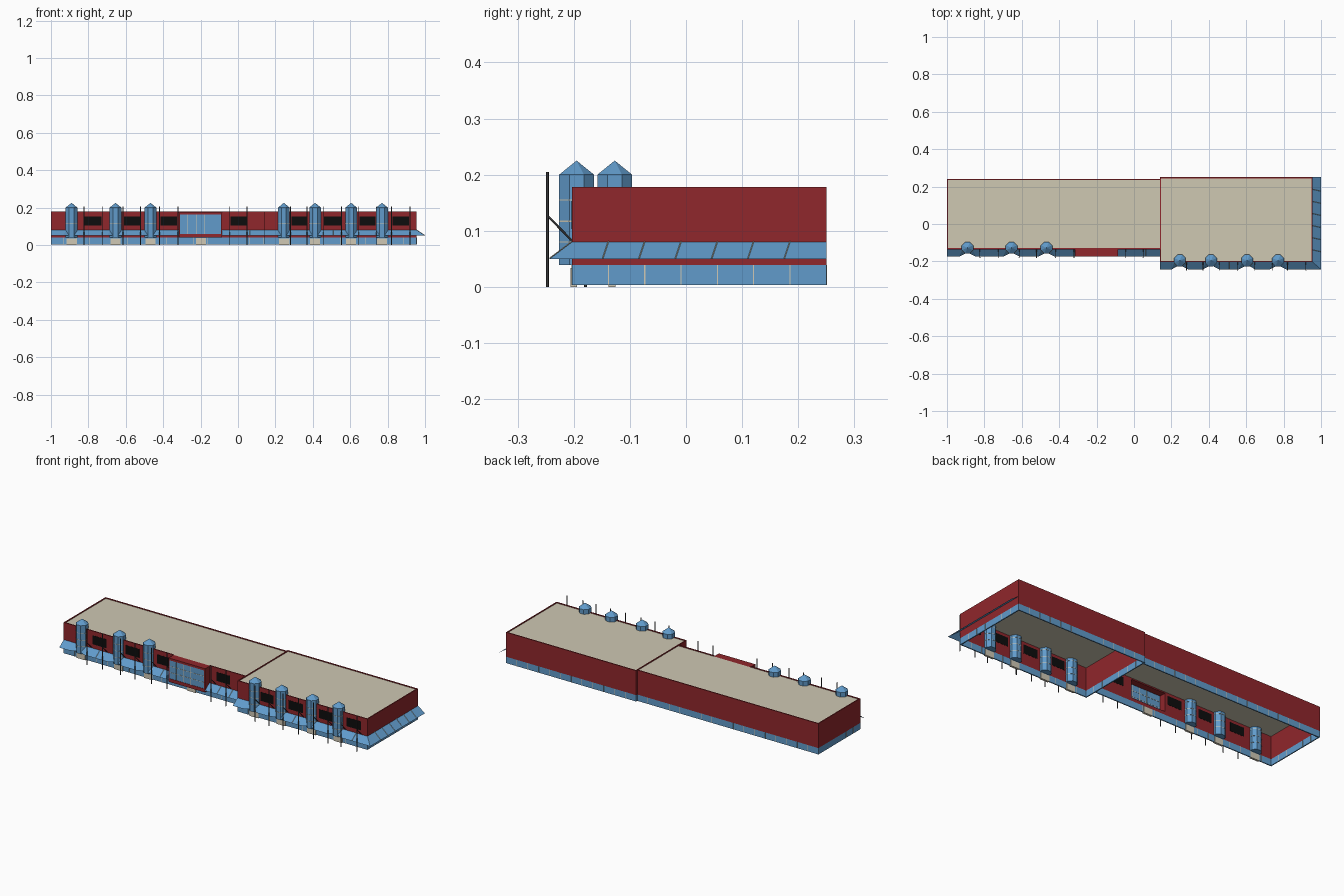
import bpy, bmesh, math
from mathutils import Matrix, Vector

if "Cube" in bpy.data.objects:
    bpy.data.objects.remove(bpy.data.objects["Cube"])

COL = {"brick": (0.28, 0.02, 0.025, 1), "glass": (0.12, 0.33, 0.6, 1),
       "cream": (0.63, 0.58, 0.46, 1), "black": (0.004, 0.004, 0.004, 1),
       "steel": (0.06, 0.06, 0.065, 1), "roof": (0.62, 0.58, 0.45, 1)}
MAT = {}
for k, c in COL.items():
    MAT[k] = bpy.data.materials.new(k)
    MAT[k].diffuse_color = c


class Part:
    """One named mesh collected from simple primitives."""
    def __init__(self, name, mat):
        self.name, self.mat, self.bm = name, mat, bmesh.new()

    def box(self, x0, x1, y0, y1, z0, z1):
        m = Matrix.Translation(((x0 + x1) / 2, (y0 + y1) / 2, (z0 + z1) / 2))
        m = m @ Matrix.Diagonal((x1 - x0, y1 - y0, z1 - z0, 1))
        bmesh.ops.create_cube(self.bm, size=1, matrix=m)

    def rod(self, a, b, r, n=6):
        a, b = Vector(a), Vector(b)
        m = Matrix.Translation((a + b) / 2) @ (b - a).to_track_quat('Z', 'Y').to_matrix().to_4x4()
        bmesh.ops.create_cone(self.bm, cap_ends=True, segments=n, radius1=r, radius2=r,
                              depth=(b - a).length, matrix=m)

    def cone(self, x, y, z0, z1, r0, r1, n=8):
        m = Matrix.Translation((x, y, (z0 + z1) / 2)) @ Matrix.Rotation(math.pi / n, 4, 'Z')
        bmesh.ops.create_cone(self.bm, cap_ends=True, segments=n, radius1=r0, radius2=r1,
                              depth=z1 - z0, matrix=m)

    def face(self, *pts):
        self.bm.faces.new([self.bm.verts.new(p) for p in pts])

    def done(self):
        me = bpy.data.meshes.new(self.name)
        self.bm.to_mesh(me)
        self.bm.free()
        me.materials.append(MAT[self.mat])
        bpy.context.collection.objects.link(bpy.data.objects.new(self.name, me))


walls, base = Part("brick_walls", "brick"), Part("base_glazing", "glass")
bars, roof = Part("mullions", "cream"), Part("flat_roofs", "roof")
towers, awn = Part("bay_towers", "glass"), Part("sloped_awnings", "glass")
windows, doors = Part("windows", "black"), Part("doors", "cream")
poles = Part("awning_poles", "steel")
entry, entry_glass = Part("entry_frame", "brick"), Part("entry_glass", "glass")

T, H, B, Z0 = 0.006, 0.178, 0.039, 0.003
EX0, EX1 = -0.315, -0.085          # entry bay


def run(a, b, step):
    n = max(1, round((b - a) / step))
    return [a + (b - a) * i / n for i in range(1, n)]


def wall_x(x0, x1, y0, y1):
    """Wall along x: brick over a glazed base with mullions."""
    walls.box(x0, x1, y0, y1, B, H)
    glaze_x(x0, x1, y0, y1)


def glaze_x(x0, x1, y0, y1):
    base.box(x0, x1, y0, y1, Z0, B)
    for x in run(x0, x1, 0.066):
        bars.box(x - .001, x + .001, y0 - .001, y1 + .001, Z0, B)


def wall_y(x0, x1, y0, y1):
    walls.box(x0, x1, y0, y1, B, H)
    base.box(x0, x1, y0, y1, Z0, B)
    for y in run(y0, y1, 0.066):
        bars.box(x0 - .001, x1 + .001, y - .001, y + .001, Z0, B)


def awning(x0, x1, yw, towers_x, end_out=0.0):
    """Sloped glass strip with gaps around the towers."""
    stops = [(x0, x0)]
    for t in towers_x:
        stops += [(t - .027, t - .045), (t + .027, t + .045)]
    stops.append((x1, x1 + end_out))
    for (ai, ao), (bi, bo) in zip(stops[::2], stops[1::2]):
        awn.face((ai, yw, .08), (ao, yw - .04, .05), (bo, yw - .04, .05), (bi, yw, .08))
        for x in run(max(ai, ao), min(bi, bo), 0.066):
            bars.rod((x, yw, .081), (x, yw - .04, .051), .001, 4)
    # chamfered returns running back to each tower front
    for t in towers_x:
        for s in (-1, 1):
            awn.face((t + s * .027, yw, .08), (t + s * .045, yw - .04, .05),
                     (t + s * .014, yw - .024, .05))


def tower(x, yw):
    y, r = yw + .008, .0335
    towers.cone(x, y, .039, .2, r, r)
    towers.cone(x, y, .2, .225, r, 0)
    for z in (.08, .117, .155):
        bars.cone(x, y, z - .001, z + .001, r + .0008, r + .0008)
    doors.box(x - .027, x + .027, yw - .003, yw + T + .003, 0, .034)


def window(x0, x1, yw):
    windows.box(x0, x1, yw - .001, yw + T + .001, .103, .153)
    for x in (x0 - .004, x1 + .004):     # pole and brace on each side
        yp = yw - .044
        poles.rod((x, yp, 0), (x, yp, .205), .0026)
        poles.rod((x, yp, .127), (x, yw, .082), .002)


# left and right blocks: outline, parapet walls, roof
LY, RY = -0.135, -0.203
LX0, MX, RX1 = -1.0, 0.138, 0.955
wall_x(LX0, EX0, LY, LY + T)
wall_x(EX1, MX, LY, LY + T)
wall_x(LX0, MX, .24 - T, .24)
wall_y(LX0, LX0 + T, LY, .24)
wall_x(MX, RX1, RY, RY + T)
wall_x(MX, RX1, .25 - T, .25)
wall_y(MX, MX + T, RY, .25)
wall_y(RX1 - T, RX1, RY, .25)
roof.box(LX0 + T, MX, LY + T, .24 - T, .169, .174)
roof.box(MX + T, RX1 - T, RY + T, .25 - T, .169, .174)

# towers, awnings, windows along both fronts
LT, RT = (-.89, -.655, -.468), (.245, .412, .605, .77)
for t in LT:
    tower(t, LY)
for t in RT:
    tower(t, RY)
awning(LX0, EX0, LY, LT)
awning(EX1, MX, LY, ())
awning(MX, RX1, RY, RT, .045)
for a, b in ((-.82, -.73), (-.61, -.525), (-.415, -.325), (-.04, .045)):
    window(a, b, LY)
for a, b in ((.285, .365), (.46, .55), (.65, .735), (.825, .915)):
    window(a, b, RY)

# awning on the right end
awn.face((RX1, RY, .08), (RX1 + .045, RY - .04, .05), (RX1 + .045, .25, .05), (RX1, .25, .08))
for y in run(RY, .25, 0.066):
    bars.rod((RX1, y, .081), (RX1 + .045, y - .01, .051), .001, 4)

# projecting entry bay
EY = LY - .038
entry.box(EX0, EX1, EY, LY + T, .162, .174)
entry.box(EX0, EX1, EY, LY + T, .039, .058)
for x in (EX0, EX1 - T):
    entry.box(x, x + T, EY, LY + T, .058, .162)
entry_glass.box(EX0 + T, EX1 - T, EY + .002, EY + .006, .058, .162)
for x in run(EX0, EX1, .045):
    bars.box(x - .001, x + .001, EY + .001, EY + .007, .058, .162)
for z in (.093, .128):
    bars.box(EX0 + T, EX1 - T, EY + .001, EY + .007, z - .001, z + .001)
glaze_x(EX0, EX1, LY, LY + T)
doors.box(-.225, -.17, LY - .003, LY + T + .003, 0, .036)

for p in (walls, base, bars, roof, towers, awn, windows, doors, poles, entry, entry_glass):
    p.done()

for m in bpy.data.materials:
    if m.users and not m.is_grease_pencil:
        m.use_nodes = True
        m.node_tree.nodes["Principled BSDF"].inputs["Base Color"].default_value = m.diffuse_color
